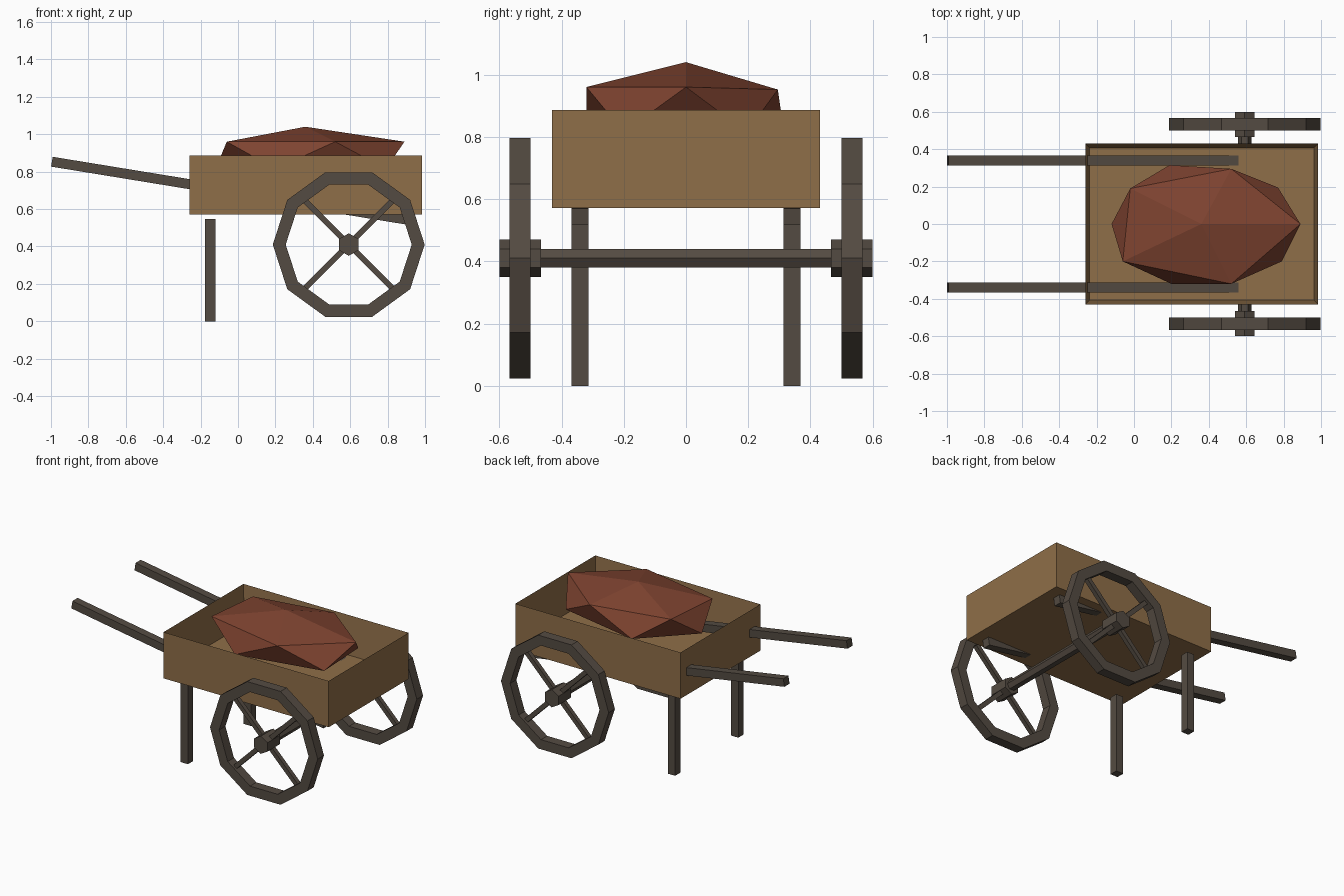
import bpy, bmesh, math
from mathutils import Matrix, Vector

if "Cube" in bpy.data.objects:
    bpy.data.objects.remove(bpy.data.objects["Cube"])


def material(name, rgb):
    m = bpy.data.materials.new(name)
    lin = [((c / 255 + 0.055) / 1.055) ** 2.4 for c in rgb]
    m.diffuse_color = (*lin, 1)
    m.use_nodes = True
    m.node_tree.nodes["Principled BSDF"].inputs["Base Color"].default_value = m.diffuse_color
    return m


PLANK = material("plank_brown", (143, 110, 72))
DARK = material("dark_timber", (84, 75, 66))
CLAY = material("red_clay", (126, 67, 48))


def finish(name, bm, mat):
    bmesh.ops.recalc_face_normals(bm, faces=bm.faces)
    me = bpy.data.meshes.new(name)
    bm.to_mesh(me)
    bm.free()
    me.materials.append(mat)
    ob = bpy.data.objects.new(name, me)
    bpy.context.collection.objects.link(ob)
    return ob


def box(name, centre, size, mat, angle=0.0):
    """Box turned by an angle about the y axis."""
    bm = bmesh.new()
    bmesh.ops.create_cube(bm, size=1, matrix=Matrix.Translation(centre)
                          @ Matrix.Rotation(angle, 4, 'Y') @ Matrix.Diagonal((*size, 1)))
    return finish(name, bm, mat)


def ring(bm, n, r, x, y, z, start=0.0):
    return [bm.verts.new((x + r * math.cos(start + i * math.tau / n), y,
                          z + r * math.sin(start + i * math.tau / n))) for i in range(n)]


def prism(name, n, r, x, z, y0, y1, mat, start=0.0):
    """Solid prism lying along y."""
    bm = bmesh.new()
    a, b = ring(bm, n, r, x, y0, z, start), ring(bm, n, r, x, y1, z, start)
    bm.faces.new(a)
    bm.faces.new(b)
    for i in range(n):
        j = (i + 1) % n
        bm.faces.new((a[i], a[j], b[j], b[i]))
    return finish(name, bm, mat)


def rim(name, n, r_out, r_in, x, z, y0, y1, mat):
    """Hollow faceted wheel rim."""
    bm = bmesh.new()
    loops = [ring(bm, n, r, x, y, z) for r, y in
             ((r_out, y0), (r_out, y1), (r_in, y1), (r_in, y0))]
    for k in range(4):
        a, b = loops[k], loops[(k + 1) % 4]
        for i in range(n):
            j = (i + 1) % n
            bm.faces.new((a[i], a[j], b[j], b[i]))
    return finish(name, bm, mat)


# Open tray: a block with its top inset and pushed down
bm = bmesh.new()
bmesh.ops.create_cube(bm, size=1, matrix=Matrix.Translation((0.3625, 0, 0.729))
                      @ Matrix.Diagonal((1.245, 0.86, 0.315, 1)))
top = max(bm.faces, key=lambda f: f.calc_center_median().z)
bmesh.ops.inset_region(bm, faces=[top], thickness=0.032)
bmesh.ops.translate(bm, verts=top.verts, vec=(0, 0, -0.26))
finish("tray", bm, PLANK)

# Axle
AX, AZ = 0.592, 0.41
prism("axle", 6, 0.035, AX, AZ, -0.5, 0.5, DARK)

# Handle centre line
h0, h1 = Vector((-0.995, 0, 0.853)), Vector((0.905, 0, 0.543))
h_angle = math.atan2(h0.z - h1.z, h1.x - h0.x)

for s, side in ((-1, "front"), (1, "back")):
    # Sloping handle running through the tray, and leg
    mid = (h0 + h1) / 2
    box(f"handle_{side}", (mid.x, s * 0.34, mid.z),
        ((h1 - h0).length, 0.055, 0.053), DARK, h_angle)
    box(f"leg_{side}", (-0.148, s * 0.34, 0.273), (0.055, 0.055, 0.546), DARK)
    # Wheel
    rim(f"wheel_rim_{side}", 10, 0.406, 0.337, AX, AZ, s * 0.5, s * 0.567, DARK)
    prism(f"wheel_hub_{side}", 6, 0.06, AX, AZ, s * 0.466, s * 0.6, DARK, math.pi / 6)
    for k in (1, -1):
        box(f"spokes_{side}", (AX, s * 0.533, AZ), (0.70, 0.03, 0.03), DARK, k * math.pi / 4)

# Faceted lump of clay: rough twenty-sided hull
points = [(0.36, 0, 1.04), (0.36, 0, 0.73),
          (0.89, 0, 0.96), (0.52, -0.32, 0.96), (-0.06, -0.2, 0.96),
          (-0.02, 0.19, 0.957), (0.52, 0.295, 0.952),
          (-0.12, 0, 0.815), (0.19, 0.315, 0.815), (0.77, 0.195, 0.815),
          (0.79, -0.2, 0.815), (0.20, -0.32, 0.815)]
bm = bmesh.new()
for p in points:
    bm.verts.new(p)
bmesh.ops.convex_hull(bm, input=bm.verts)
finish("clay_load", bm, CLAY)
